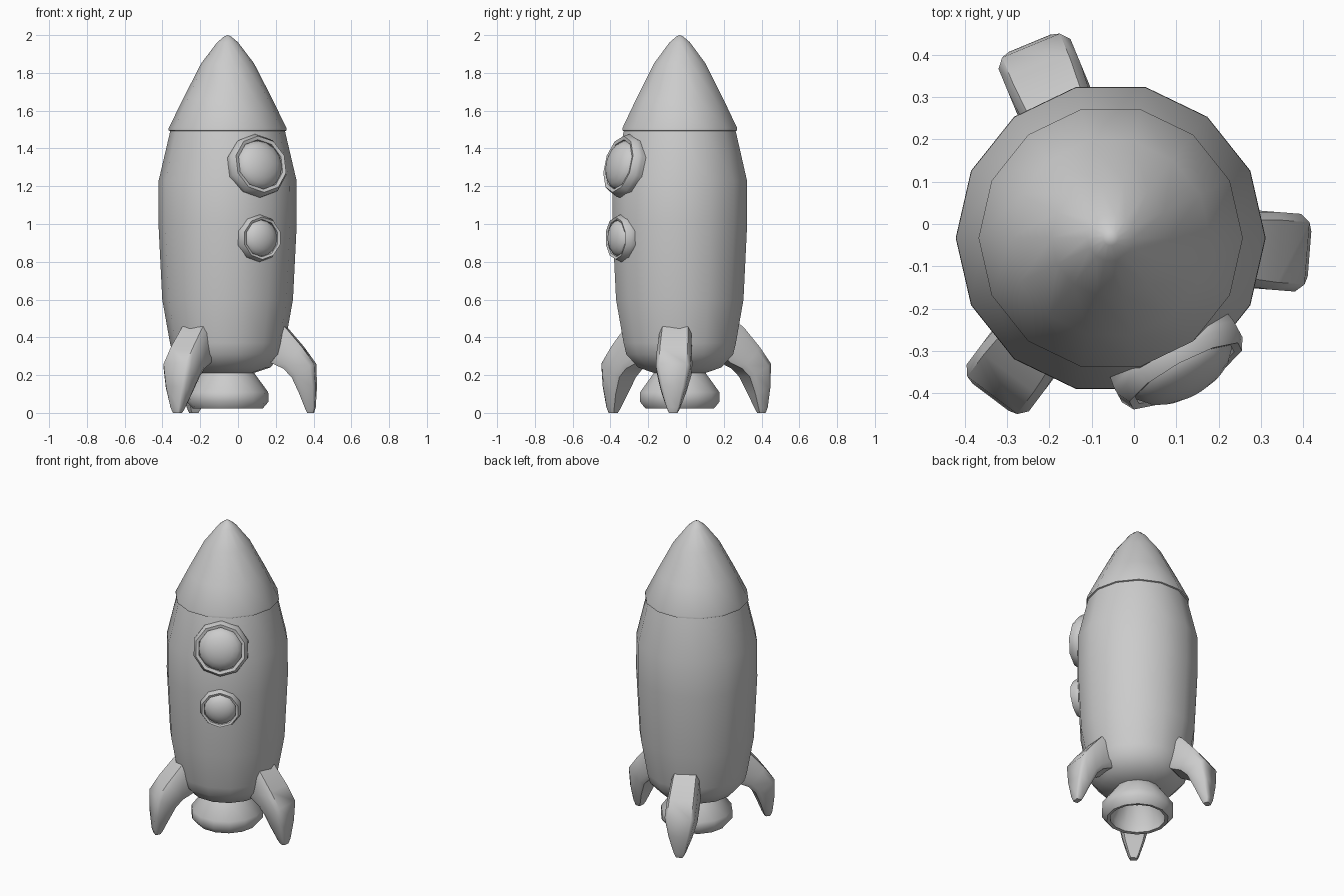
import bpy, bmesh, math
from mathutils import Matrix, Vector

if "Cube" in bpy.data.objects:
    bpy.data.objects.remove(bpy.data.objects["Cube"])

AXIS = Vector((-0.055, -0.033, 0))


def finish(bm, name, matrix, angle=42):
    bmesh.ops.remove_doubles(bm, verts=bm.verts, dist=1e-5)
    bmesh.ops.recalc_face_normals(bm, faces=bm.faces)
    me = bpy.data.meshes.new(name)
    bm.to_mesh(me)
    bm.free()
    ob = bpy.data.objects.new(name, me)
    bpy.context.collection.objects.link(ob)
    ob.matrix_world = matrix
    bpy.ops.object.select_all(action='DESELECT')
    ob.select_set(True)
    bpy.context.view_layer.objects.active = ob
    bpy.ops.object.shade_smooth_by_angle(angle=math.radians(angle))
    return ob


def loft(bm, rings):
    for a, b in zip(rings, rings[1:]):
        n = len(a)
        for i in range(n):
            j = (i + 1) % n
            bm.faces.new((a[i], a[j], b[j], b[i]))


def lathe(name, profile, sides, matrix, angle=42):
    """Revolve (radius, height) points about local z."""
    bm = bmesh.new()
    rings = []
    for r, z in profile:
        rings.append([bm.verts.new((r * math.cos(math.tau * i / sides),
                                    r * math.sin(math.tau * i / sides), z))
                      for i in range(sides)])
    loft(bm, rings)
    return finish(bm, name, matrix, angle)


base = Matrix.Translation(AXIS)

# Hull, nose cone and hollow engine nozzle
lathe("hull", [(0, 1.495), (0.303, 1.495), (0.365, 1.23), (0.366, 1.0), (0.346, 0.6),
               (0.305, 0.37), (0.29, 0.31), (0.225, 0.24), (0.12, 0.205), (0, 0.205)], 14, base)
lathe("nose_cone", [(0, 2.0), (0.018, 1.993), (0.055, 1.962), (0.14, 1.85), (0.235, 1.665),
                    (0.312, 1.507), (0.312, 1.495), (0.295, 1.488), (0, 1.488)], 14, base)
lathe("nozzle", [(0.13, 0.23), (0.145, 0.205), (0.215, 0.11), (0.217, 0.06), (0.185, 0.022),
                 (0.165, 0.025), (0.165, 0.07), (0.11, 0.18), (0, 0.19)], 14, base)

# Fins: outer (r, z), inner (r, z), half width, lofted with chamfered corners
FIN = [((0.26, 0.49), (0.20, 0.30), 0.080),
       ((0.31, 0.455), (0.235, 0.265), 0.085),
       ((0.40, 0.35), (0.30, 0.235), 0.092),
       ((0.465, 0.26), (0.345, 0.19), 0.092),
       ((0.471, 0.14), (0.385, 0.10), 0.066),
       ((0.466, 0.03), (0.415, 0.02), 0.034),
       ((0.458, 0.0), (0.424, 0.0), 0.022)]


def fin(name, degrees, shift):
    bm = bmesh.new()
    rings = []
    for o, i, w in FIN:
        o, i = Vector((o[0], 0, o[1])), Vector((i[0], 0, i[1]))
        pts = [(0, 0.8), (0.18, 1), (0.82, 1), (1, 0.8),
               (1, -0.8), (0.82, -1), (0.18, -1), (0, -0.8)]
        rings.append([bm.verts.new(o.lerp(i, t) + Vector((0, w * s, 0))) for t, s in pts])
    loft(bm, rings)
    bm.faces.new(rings[0])
    bm.faces.new(rings[-1])
    finish(bm, name, base @ Matrix.Rotation(math.radians(degrees), 4, 'Z')
           @ Matrix.Translation((shift, 0, 0)), 50)


fin("right_fin", -4.5, 0)
fin("back_fin", 112.5, 0.027)
fin("left_fin", 233, 0)


# Portholes: bevelled rim with a domed pane, facing out of the hull
def porthole(name, z, dist, radius, tilt, dome):
    m = (base @ Matrix.Rotation(math.radians(-61.5), 4, 'Z')
         @ Matrix.Translation((dist, 0, z))
         @ Matrix.Rotation(math.radians(90 - tilt), 4, 'Y'))
    lathe(name + "_rim", [(radius * 0.95, -0.07), (radius, -0.02), (radius, 0.0),
                          (radius * 0.9, 0.03), (radius * 0.79, 0.025),
                          (radius * 0.77, -0.02)], 10, m)
    pane = [(radius * 0.79 * math.cos(a), dome * math.sin(a))
            for a in [math.pi / 2 * k / 5 for k in range(6)]]
    lathe(name + "_glass", pane, 16, m)


porthole("large_porthole", 1.31, 0.342, 0.17, 13, 0.075)
porthole("small_porthole", 0.925, 0.357, 0.125, 0, 0.058)
